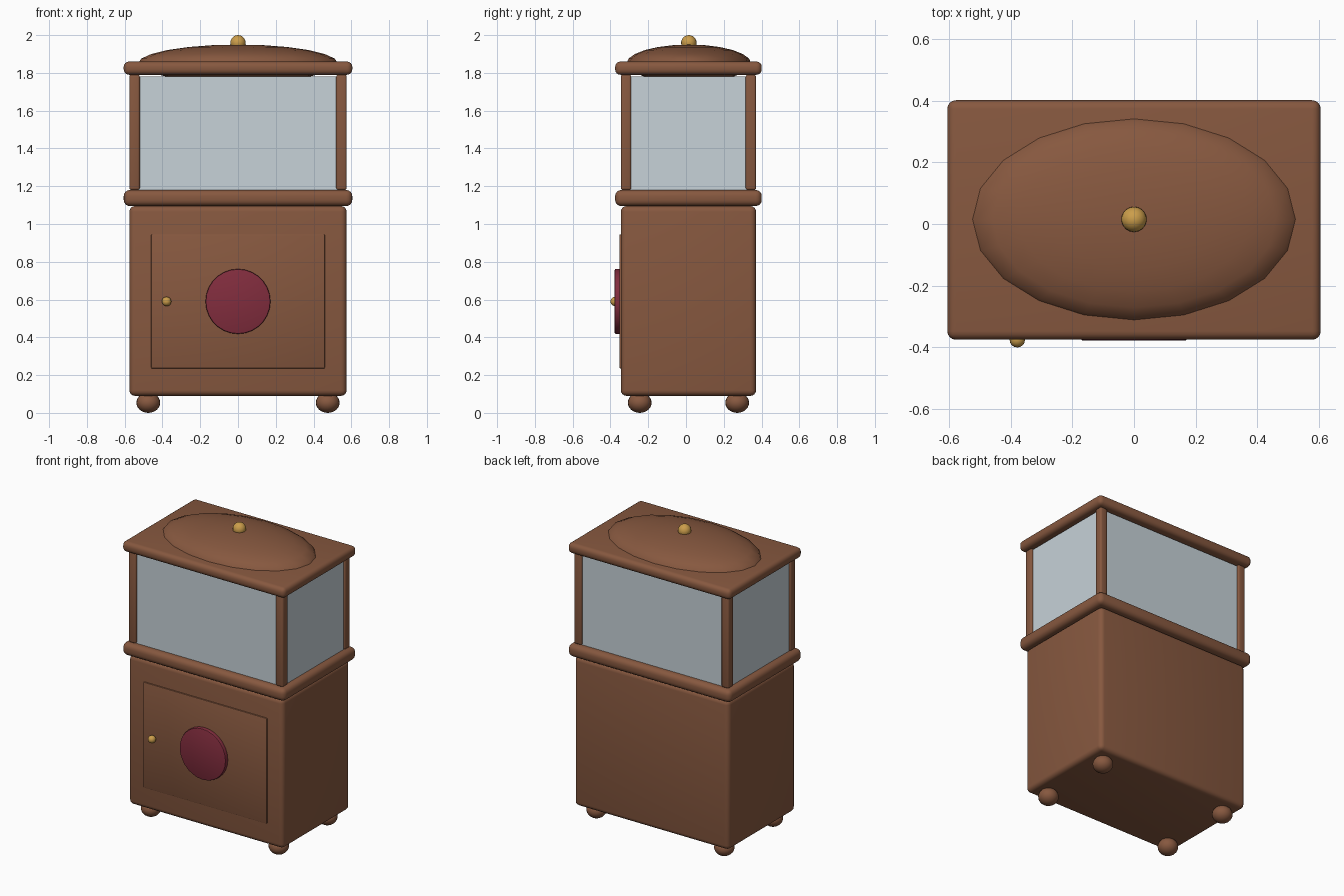
import bpy, math

if "Cube" in bpy.data.objects:
    bpy.data.objects.remove(bpy.data.objects["Cube"])

CY = 0.013  # depth centre of the cabinet


def material(name, rgb):
    m = bpy.data.materials.new(name)
    m.diffuse_color = (*rgb, 1)
    m.use_nodes = True
    m.node_tree.nodes["Principled BSDF"].inputs["Base Color"].default_value = m.diffuse_color
    return m


WOOD = material("brown wood", (0.242, 0.098, 0.050))
GLASS = material("pale glass", (0.571, 0.645, 0.686))
RED = material("dark red", (0.223, 0.026, 0.048))
GOLD = material("brass", (0.60, 0.34, 0.07))


def finish(name, mat, bevel=0, segments=3):
    ob = bpy.context.object
    ob.name = name
    ob.data.materials.append(mat)
    bpy.ops.object.transform_apply(location=False, rotation=True, scale=True)
    if bevel:
        mod = ob.modifiers.new("Rounded edges", 'BEVEL')
        mod.width = bevel
        mod.segments = segments
        mod.limit_method = 'ANGLE'
        bpy.ops.object.modifier_apply(modifier=mod.name)
    bpy.ops.object.shade_smooth_by_angle(angle=math.radians(35))
    return ob


def box(name, mat, lo, hi, bevel=0, segments=3):
    bpy.ops.mesh.primitive_cube_add(
        size=1, location=[(a + b) / 2 for a, b in zip(lo, hi)])
    bpy.context.object.scale = [b - a for a, b in zip(lo, hi)]
    return finish(name, mat, bevel, segments)


def ball(name, mat, loc, radii, segments=20, rings=12):
    bpy.ops.mesh.primitive_uv_sphere_add(
        segments=segments, ring_count=rings, radius=1, location=loc)
    bpy.context.object.scale = radii
    return finish(name, mat)


# Cabinet body and the two moulded slabs
box("cabinet_body", WOOD, (-0.575, CY - 0.358, 0.09), (0.575, CY + 0.358, 1.095), 0.03, 4)
box("lower_slab", WOOD, (-0.605, CY - 0.388, 1.095), (0.605, CY + 0.388, 1.18), 0.032, 4)
box("upper_slab", WOOD, (-0.605, CY - 0.388, 1.79), (0.605, CY + 0.388, 1.86), 0.028, 4)

# Glass case
box("glass_case", GLASS, (-0.562, CY - 0.345, 1.18), (0.562, CY + 0.345, 1.78))

# Corner posts and bun feet
for sx, side in ((-1, "left"), (1, "right")):
    for sy, end in ((-1, "front"), (1, "back")):
        x, y = sx * 0.5475, CY + sy * 0.3305
        box(f"post_{end}_{side}", WOOD, (x - 0.0275, y - 0.0275, 1.18),
            (x + 0.0275, y + 0.0275, 1.79), 0.011)
        ball(f"foot_{end}_{side}", WOOD, (sx * 0.475, CY + sy * 0.258, 0.054),
             (0.063, 0.063, 0.054))

# Door panel with round plaque and knob
box("door_panel", WOOD, (-0.46, -0.353, 0.235), (0.46, -0.33, 0.945), 0.006, 2)
bpy.ops.mesh.primitive_cylinder_add(vertices=28, radius=0.172, depth=0.04,
                                    location=(0, -0.358, 0.59),
                                    rotation=(math.pi / 2, 0, 0))
finish("round_plaque", RED, 0.007, 2)
ball("door_knob", GOLD, (-0.378, -0.375, 0.59), (0.025,) * 3, 16, 10)

# Oval dome and finial
ball("oval_dome", WOOD, (0, CY + 0.002, 1.85), (0.53, 0.33, 0.10))
ball("finial", GOLD, (0, CY + 0.002, 1.959), (0.041,) * 3, 18, 12)
